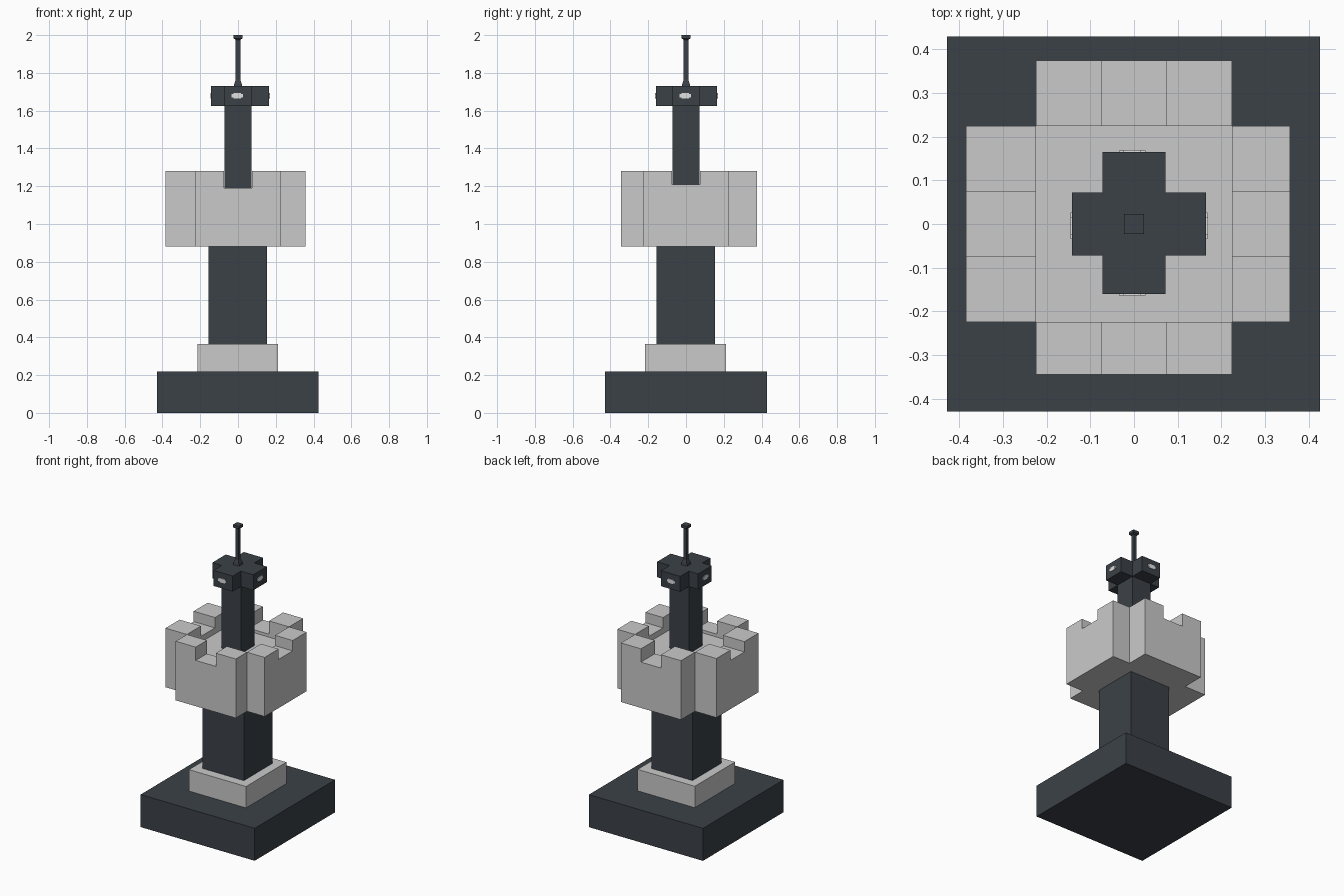
import bpy, bmesh

if "Cube" in bpy.data.objects:
    bpy.data.objects.remove(bpy.data.objects["Cube"])


def material(name, rgb):
    m = bpy.data.materials.new(name)
    m.diffuse_color = (*rgb, 1)
    m.use_nodes = True
    m.node_tree.nodes["Principled BSDF"].inputs["Base Color"].default_value = m.diffuse_color
    return m


DARK = material("dark_slate", (0.044, 0.053, 0.063))
LIGHT = material("light_grey", (0.59, 0.59, 0.59))
PANE = material("pale_window", (0.75, 0.75, 0.75))


def finish(bm, name, mat):
    bmesh.ops.recalc_face_normals(bm, faces=bm.faces)
    me = bpy.data.meshes.new(name)
    bm.to_mesh(me)
    bm.free()
    me.materials.append(mat)
    ob = bpy.data.objects.new(name, me)
    bpy.context.collection.objects.link(ob)
    return ob


def boxes(name, mat, items):
    """Each item is (x0, x1, y0, y1, z0, z1)."""
    bm = bmesh.new()
    for x0, x1, y0, y1, z0, z1 in items:
        for v in bmesh.ops.create_cube(bm, size=1)["verts"]:
            v.co = ((x0 + x1) / 2 + v.co.x * (x1 - x0),
                    (y0 + y1) / 2 + v.co.y * (y1 - y0),
                    (z0 + z1) / 2 + v.co.z * (z1 - z0))
    return finish(bm, name, mat)


def square_spindle(name, mat, profile):
    """Stack of square sections given as (half width, height)."""
    bm = bmesh.new()
    rings = [[bm.verts.new((sx * r, sy * r, z))
              for sx, sy in ((-1, -1), (1, -1), (1, 1), (-1, 1))] for r, z in profile]
    for a, b in zip(rings, rings[1:]):
        for i in range(4):
            j = (i + 1) % 4
            bm.faces.new((a[i], a[j], b[j], b[i]))
    bm.faces.new(rings[0][::-1])
    bm.faces.new(rings[-1])
    return finish(bm, name, mat)


# Base, plinth and lower shaft
boxes("base", DARK, [(-.428, .426, -.43, .43, 0, .22)])
boxes("plinth", LIGHT, [(-.215, .213, -.218, .213, .22, .365)])
boxes("lower_shaft", DARK, [(-.156, .153, -.156, .153, .365, .88)])

# Battlement: lower centre floor, four arms, each with a notch between two merlons
C, N = .225, .075
LOW, TOP = .88, 1.28
parts = [(-C, C, -C, C, LOW, 1.17)]
for a, b in ((-.385, -C), (C, .357)):
    parts.append((a, b, -N, N, LOW, 1.21))
    for s, e in ((-C, -N), (N, C)):
        parts.append((a, b, s, e, LOW, TOP))
for a, b in ((-.345, -C), (C, .375)):
    parts.append((-N, N, a, b, LOW, 1.19))
    for s, e in ((-C, -N), (N, C)):
        parts.append((s, e, a, b, LOW, TOP))
boxes("battlement", LIGHT, parts)

# Upper shaft and its cross-shaped lookout
P = .072
boxes("upper_shaft", DARK, [(-P, P, -P, P, 1.17, 1.625)])
X0, X1, Y0, Y1 = -.142, .165, -.16, .165
boxes("lookout", DARK, [(-P, P, -P, P, 1.625, 1.73),
                        (X0, -P, -P, P, 1.625, 1.73), (P, X1, -P, P, 1.625, 1.73),
                        (-P, P, Y0, -P, 1.625, 1.73), (-P, P, P, Y1, 1.625, 1.73)])

# Stepped window plates on the four lookout ends
panes = []
T = .003
for w, h in ((.030, .008), (.020, .014)):
    z0, z1 = 1.679 - h, 1.679 + h
    T += .0005
    panes += [(-w - .004, w - .004, Y0 - T, Y0, z0, z1), (-w - .004, w - .004, Y1, Y1 + T, z0, z1),
              (X0 - T, X0, -w - .004, w - .004, z0, z1), (X1, X1 + T, -w - .004, w - .004, z0, z1)]
boxes("lookout_windows", PANE, panes)

# Spire with flared foot and small cap
square_spindle("spire", DARK, [(.022, 1.73), (.019, 1.745), (.012, 1.765), (.012, 1.975),
                               (.023, 1.982), (.023, 2.0)])
